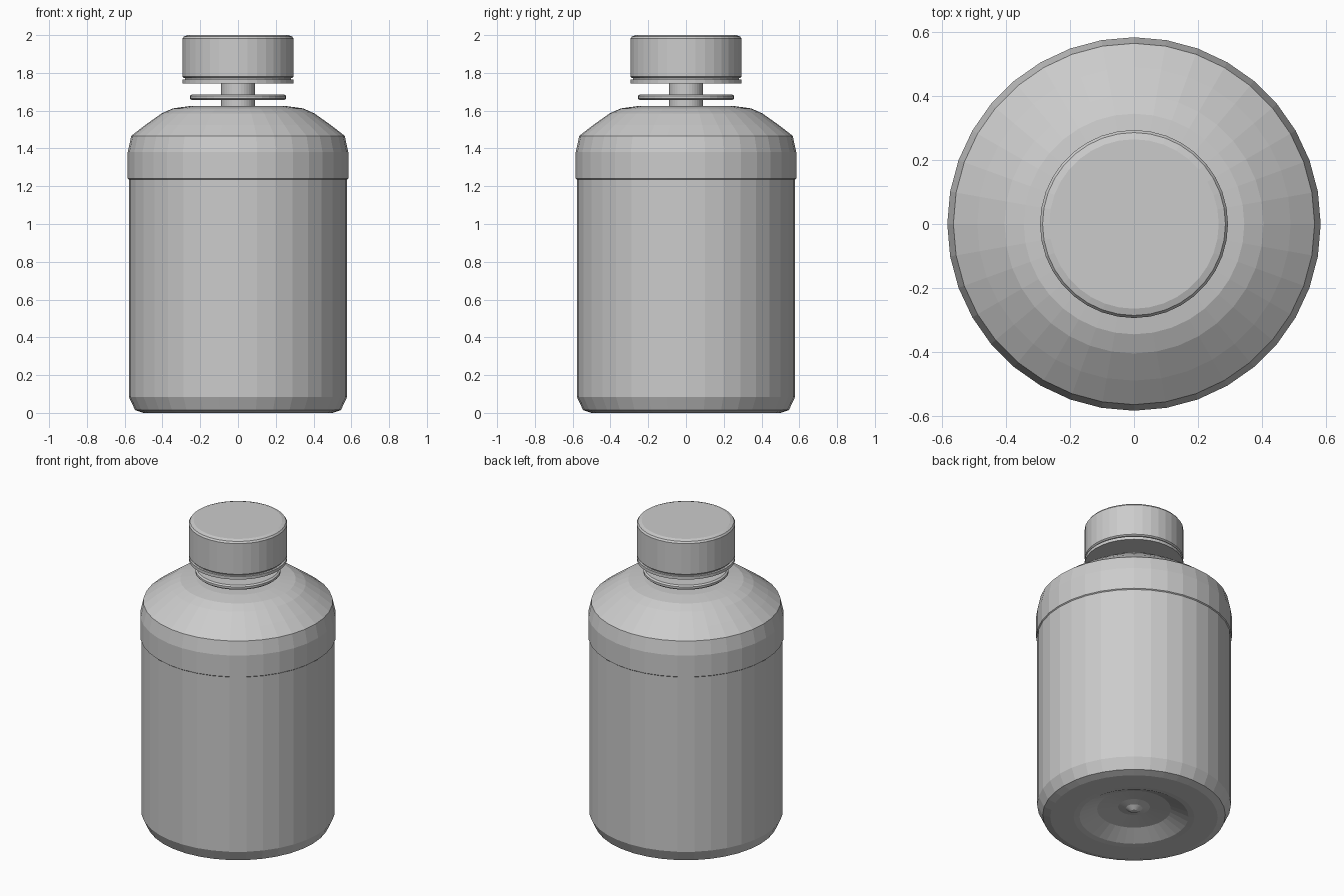
import bpy, bmesh, math

SEGMENTS = 36

cube = bpy.data.objects.get("Cube")
if cube:
    bpy.data.objects.remove(cube, do_unlink=True)

grey = bpy.data.materials.new("light_grey")
grey.use_nodes = True
grey.diffuse_color = (0.6, 0.6, 0.6, 1)
grey.node_tree.nodes["Principled BSDF"].inputs["Base Color"].default_value = (0.6, 0.6, 0.6, 1)


def lathe(name, profile):
    """Turn a (radius, height) profile, listed bottom to top, about the z axis."""
    bm = bmesh.new()
    verts = [bm.verts.new((r, 0, z)) for r, z in profile]
    edges = [bm.edges.new(pair) for pair in zip(verts, verts[1:])]
    bmesh.ops.spin(bm, geom=verts + edges, cent=(0, 0, 0), axis=(0, 0, 1),
                   angle=math.tau, steps=SEGMENTS, use_merge=True)
    bmesh.ops.remove_doubles(bm, verts=bm.verts, dist=0.0005)
    bmesh.ops.recalc_face_normals(bm, faces=bm.faces)
    mesh = bpy.data.meshes.new(name)
    bm.to_mesh(mesh)
    bm.free()
    mesh.materials.append(grey)
    obj = bpy.data.objects.new(name, mesh)
    bpy.context.collection.objects.link(obj)
    return obj


# Bottle: recessed base with a small central nub, straight wall, sloping shoulder
lathe("bottle_body", [
    (0, 0.04), (0.02, 0.04), (0.05, 0.06), (0.095, 0.07), (0.22, 0.055),
    (0.325, 0.004), (0.36, 0), (0.50, 0), (0.545, 0.015),
    (0.578, 0.085), (0.578, 1.235), (0.584, 1.24), (0.584, 1.38),
    (0.565, 1.467), (0.49, 1.525), (0.405, 1.585), (0.345, 1.612),
    (0.25, 1.625), (0, 1.625)])

# Neck: slim stem carrying a rounded collar
lathe("neck_stem", [(0, 1.61), (0.09, 1.61), (0.09, 1.78), (0, 1.78)])
lathe("neck_collar", [
    (0, 1.656), (0.245, 1.656), (0.255, 1.664), (0.255, 1.678),
    (0.245, 1.686), (0, 1.686)])

# Cap and its separate tamper ring
lathe("tamper_ring", [(0, 1.745), (0.294, 1.745), (0.294, 1.765), (0, 1.765)])
lathe("cap_core", [(0, 1.76), (0.28, 1.76), (0.28, 1.78), (0, 1.78)])
lathe("screw_cap", [
    (0, 1.773), (0.286, 1.773), (0.294, 1.78), (0.294, 1.982),
    (0.286, 1.993), (0.265, 2.0), (0, 2.0)])
